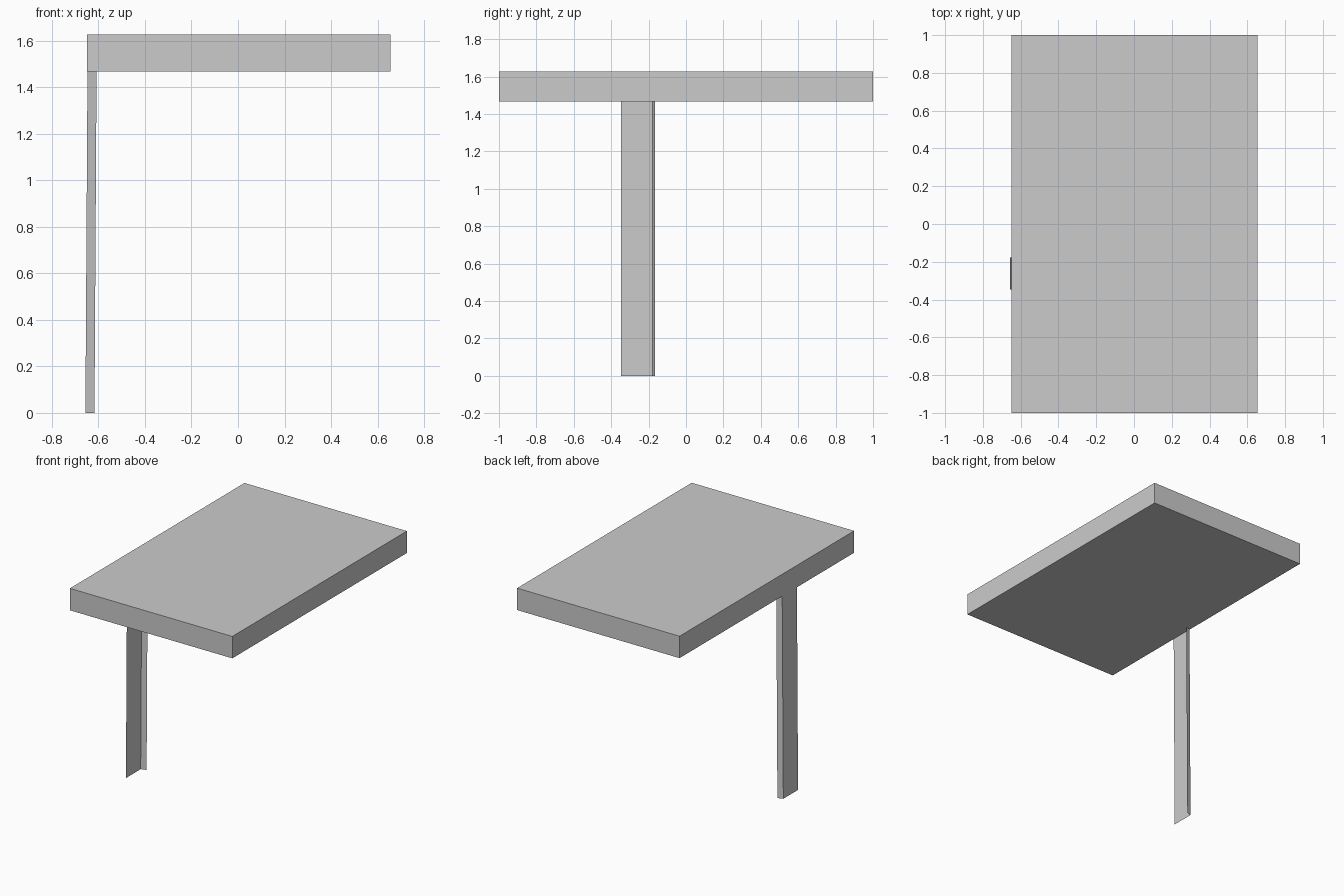
import bpy, bmesh

if "Cube" in bpy.data.objects:
    bpy.data.objects.remove(bpy.data.objects["Cube"])

SLAB_BOTTOM, SLAB_TOP = 1.468, 1.627

def finish(bm, name):
    mesh = bpy.data.meshes.new(name)
    bm.to_mesh(mesh)
    bm.free()
    obj = bpy.data.objects.new(name, mesh)
    bpy.context.collection.objects.link(obj)
    return obj

# table top: plain rectangular slab
bpy.ops.mesh.primitive_cube_add(size=1, location=(0.003, 0, (SLAB_BOTTOM + SLAB_TOP) / 2))
top = bpy.context.object
top.name = "table_top"
top.scale = (1.303, 2.0, SLAB_TOP - SLAB_BOTTOM)
bpy.ops.object.transform_apply(location=False, rotation=False, scale=True)

# leg: thin folded sheet, wide plate plus a narrow splayed flange, leaning slightly
foot_profile = [(-0.656, -0.347), (-0.656, -0.178), (-0.617, -0.166)]
head_shift = 0.009
bm = bmesh.new()
foot = [bm.verts.new((x, y, 0)) for x, y in foot_profile]
head = [bm.verts.new((x + head_shift, y, SLAB_BOTTOM)) for x, y in foot_profile]
for i in range(len(foot) - 1):
    bm.faces.new((foot[i + 1], foot[i], head[i], head[i + 1]))
finish(bm, "leg")
